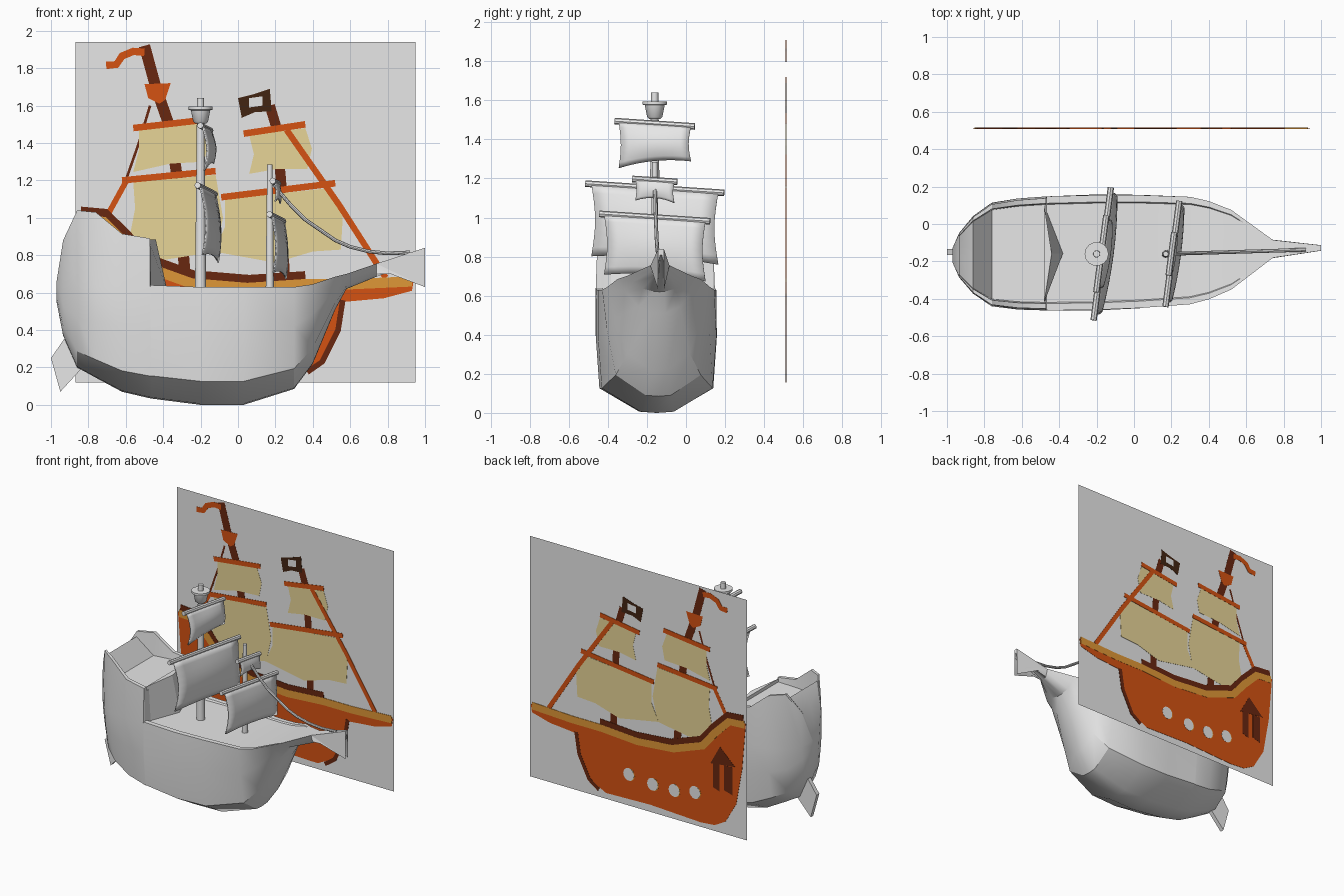
import bpy, bmesh, math
from mathutils import Vector


def mat(name, rgb):
    m = bpy.data.materials.new(name)
    m.diffuse_color = (*rgb, 1)
    return m


GREY = mat("pale_grey", (0.8, 0.8, 0.8))
ORANGE = mat("orange_wood", (0.66, 0.085, 0.006))
BROWN = mat("dark_brown", (0.14, 0.02, 0.005))
TAN = mat("sail_tan", (0.80, 0.66, 0.31))
GOLD = mat("gold_trim", (0.74, 0.31, 0.038))
BLACK = mat("flag_black", (0.055, 0.018, 0.006))


def make(name, verts, faces, material, smooth=None):
    me = bpy.data.meshes.new(name)
    me.from_pydata(verts, [], faces)
    bm = bmesh.new()
    bm.from_mesh(me)
    bmesh.ops.remove_doubles(bm, verts=bm.verts, dist=1e-5)
    bmesh.ops.recalc_face_normals(bm, faces=bm.faces)
    bm.to_mesh(me)
    bm.free()
    ob = bpy.data.objects.new(name, me)
    bpy.context.collection.objects.link(ob)
    me.materials.append(material)
    if smooth:
        bpy.ops.object.select_all(action='DESELECT')
        ob.select_set(True)
        bpy.context.view_layer.objects.active = ob
        bpy.ops.object.shade_smooth_by_angle(angle=math.radians(smooth))
    return ob


def loft(name, rings, material, smooth=None):
    n = len(rings[0])
    faces = [tuple(range(n)), tuple((len(rings) - 1) * n + i for i in range(n))]
    for r in range(len(rings) - 1):
        for i in range(n):
            j = (i + 1) % n
            faces.append((r * n + i, r * n + j, (r + 1) * n + j, (r + 1) * n + i))
    return make(name, [p for ring in rings for p in ring], faces, material, smooth)


def prism(name, pts, y, half, material):
    return loft(name, [[(x, y + s, z) for x, z in pts] for s in (-half, half)], material)


def tube(name, path, radii, sides=10):
    path = [Vector(p) for p in path]
    rings = []
    for i, p in enumerate(path):
        d = path[min(i + 1, len(path) - 1)] - path[max(i - 1, 0)]
        q = d.to_track_quat('Z', 'Y')
        rings.append([p + q @ Vector((radii[i] * math.cos(a), radii[i] * math.sin(a), 0))
                      for a in (2 * math.pi * k / sides for k in range(sides))])
    return loft(name, rings, GREY, 40)


# Hull: cross-sections (x, keel z, rail z, half width, bilge fullness, deck z)
sections = [
    (-0.97, 0.55, 0.66, 0.04, 0.8, 0.66), (-0.935, 0.37, 0.88, 0.12, 0.75, 0.88),
    (-0.86, 0.20, 1.04, 0.21, 0.75, 1.0), (-0.76, 0.145, 1.03, 0.28, 0.8, 0.86),
    (-0.62, 0.07, 0.915, 0.30, 0.87, 0.86), (-0.47, 0.035, 0.89, 0.308, 0.92, 0.86),
    (-0.465, 0.034, 0.64, 0.308, 0.92, 0.62), (-0.2, 0.0, 0.63, 0.31, 0.94, 0.62),
    (0.03, 0.0, 0.63, 0.305, 0.93, 0.62), (0.30, 0.085, 0.63, 0.29, 0.75, 0.62),
    (0.40, 0.22, 0.645, 0.265, 0.6, 0.635), (0.52, 0.51, 0.685, 0.215, 0.5, 0.68),
    (0.58, 0.62, 0.70, 0.17, 0.5, 0.70), (0.74, 0.685, 0.755, 0.05, 0.6, 0.755),
    (1.0, 0.81, 0.84, 0.015, 0.8, 0.84)]
rings = []
for x, zb, zt, w, b, deck in sections:
    c = -0.148 + 0.02 * x
    h = (0.63 if zt > 0.8 else zt) - zb
    half = [(0.3 * b * w, zb + 0.01 * h), (b * w, zb + 0.2 * h),
            (w * min(1, 0.53 + 0.5 * b), zb + 0.62 * h), (0.99 * w, zb + h),
            (0.96 * w, zt), (0.87 * w, zt), (0.85 * w, deck)]
    rings.append([(x, c, zb)] + [(x, c + y, z) for y, z in half]
                 + [(x, c, deck)] + [(x, c - y, z) for y, z in reversed(half)])
loft("hull", rings, GREY, 30)

# Angled cabin front below the raised stern deck
loft("cabin_front", [[(-0.48, 0.10, z), (tip, -0.157, z), (-0.48, -0.42, z)]
                     for z, tip in ((0.62, -0.38), (0.885, -0.44))], GREY)
prism("rudder", [(-0.91, 0.38), (-1.0, 0.25), (-0.95, 0.07), (-0.84, 0.19)], -0.15, 0.016, GREY)

# Masts, lookout basket and stay
MY = -0.16
tube("main_mast", [(-0.2, MY, z) for z in (0.6, 1.15, 1.55, 1.64)], [0.03, 0.024, 0.02, 0.018], 12)
tube("lookout_basket", [(-0.2, MY, z) for z in (1.505, 1.515, 1.575, 1.578, 1.595, 1.595, 1.54)],
     [0.03, 0.04, 0.052, 0.064, 0.064, 0.052, 0.035], 14)
tube("fore_mast", [(0.17, MY, z) for z in (0.6, 1.0, 1.285)], [0.022, 0.018, 0.014], 12)
stay = [(0.18, 1.2), (0.22, 1.14), (0.28, 1.07), (0.36, 0.99), (0.44, 0.935),
        (0.52, 0.88), (0.6, 0.845), (0.7, 0.82), (0.8, 0.81), (0.92, 0.815)]
tube("fore_stay", [(x, -0.16 + 0.03 * (x - 0.18), z) for x, z in stay], [0.01] * len(stay), 8)


# Yards and billowing sails, all braced round by the same angle
def sail(name, x0, z0, yard, wide, drop, bulge, turn=0.13, lift=0.0):
    tube(name + "_yard", [(x0 + turn * s * yard, MY + s * yard, z0 - 0.02 * s * yard / 0.3)
                          for s in (-1, 1)], [0.017, 0.017], 8)
    n, verts, faces = 8, [], []
    for j in range(n + 1):
        for i in range(n + 1):
            u, v = 2 * i / n - 1, j / n
            y = u * wide * (1 - 0.06 * math.sin(math.pi * v))
            x = x0 + 0.012 + turn * y + bulge * math.sin(math.pi * min(1, v * 0.85)) * (1 - 0.4 * u * u)
            z = z0 - v * drop + v * (lift * u + 0.02 * (1 - u * u)) - 0.02 * u * wide / 0.3
            verts.append((x, MY + y, z))
    for j in range(n):
        for i in range(n):
            a = j * (n + 1) + i
            faces.append((a, a + 1, a + n + 2, a + n + 1))
    ob = make(name, verts, faces, GREY, 60)
    mod = ob.modifiers.new("thickness", 'SOLIDIFY')
    mod.thickness = 0.008


sail("main_topsail", -0.175, 1.48, 0.205, 0.185, 0.21, 0.04, lift=0.03)
sail("main_course", -0.17, 1.15, 0.355, 0.325, 0.37, 0.05)
sail("fore_topsail", 0.20, 1.19, 0.115, 0.10, 0.11, 0.015)
sail("fore_course", 0.205, 1.0, 0.283, 0.26, 0.31, 0.035)

# Upright picture panel behind the ship
PY = 0.512
make("picture_panel", [(-0.87, PY, 0.12), (0.95, PY, 0.12), (0.95, PY, 1.94), (-0.87, PY, 1.94)],
     [(0, 1, 2, 3)], GREY)


# Thin plates show on both sides of the panel; higher layers cover lower ones
def plate(name, pts, material, layer):
    prism("picture_" + name, pts, PY, 0.0007 * layer, material)


def strip(name, pts, width, material, layer):
    left, right = [], []
    for i, p in enumerate(pts):
        a, b = Vector(pts[max(i - 1, 0)]), Vector(pts[min(i + 1, len(pts) - 1)])
        d = (b - a).normalized() * width / 2
        left.append((p[0] - d.y, p[1] + d.x))
        right.append((p[0] + d.y, p[1] - d.x))
    plate(name, left + right[::-1], material, layer)


# Painted masts and rigging
strip("main_mast", [(-0.5, 1.92), (-0.44, 1.7), (-0.37, 1.5), (-0.33, 1.25), (-0.28, 0.66)], 0.06, BROWN, 1)
strip("fore_mast", [(0.17, 1.6), (0.2, 1.5), (0.23, 1.2), (0.25, 0.66)], 0.055, BROWN, 1)
strip("aft_line", [(-0.47, 1.6), (-0.53, 1.4), (-0.6, 1.2)], 0.014, BROWN, 1)
strip("aft_stay", [(-0.59, 1.21), (-0.70, 1.01)], 0.03, ORANGE, 1)
strip("fore_stay", [(0.26, 1.47), (0.54, 1.07), (0.79, 0.68)], 0.033, ORANGE, 4)
plate("lookout", [(-0.5, 1.715), (-0.36, 1.72), (-0.39, 1.63), (-0.42, 1.61), (-0.48, 1.64)], ORANGE, 2)
strip("pennant", [(-0.5, 1.885), (-0.56, 1.89), (-0.62, 1.865), (-0.65, 1.82), (-0.705, 1.815)], 0.04, ORANGE, 2)
plate("flag", [(0.0, 1.64), (0.08, 1.66), (0.17, 1.69), (0.18, 1.57), (0.09, 1.565), (0.02, 1.535)], BLACK, 2)
plate("flag_patch", [(0.06, 1.64), (0.13, 1.65), (0.13, 1.6), (0.06, 1.59)], GREY, 3)

# Painted sails and yards
plate("main_topsail", [(-0.53, 1.47), (-0.2, 1.51), (-0.16, 1.4), (-0.18, 1.30), (-0.36, 1.29),
                       (-0.56, 1.245), (-0.53, 1.36)], TAN, 2)
plate("main_course", [(-0.56, 1.19), (-0.12, 1.23), (-0.08, 1.0), (-0.12, 0.82), (-0.3, 0.79),
                      (-0.53, 0.755), (-0.575, 0.92), (-0.55, 1.05)], TAN, 2)
plate("fore_topsail", [(0.06, 1.44), (0.36, 1.48), (0.395, 1.37), (0.37, 1.26), (0.2, 1.26),
                       (0.06, 1.235), (0.085, 1.34)], TAN, 2)
plate("fore_course", [(-0.07, 1.1), (0.5, 1.16), (0.56, 1.0), (0.55, 0.83), (0.4, 0.82),
                      (0.2, 0.76), (-0.13, 0.82), (-0.07, 0.95)], TAN, 3)
for i, (a, b) in enumerate([((-0.56, 1.48), (-0.17, 1.525)), ((-0.62, 1.2), (-0.12, 1.25)),
                            ((0.03, 1.45), (0.36, 1.5)), ((-0.09, 1.11), (0.52, 1.185))]):
    strip("yard_%d" % i, [a, b], 0.035, ORANGE, 4)

# Painted hull, rails, cabin window and portholes
plate("hull", [(-0.86, 1.0), (-0.83, 0.65), (-0.78, 0.37), (-0.69, 0.215), (-0.6, 0.165), (-0.48, 0.155),
               (-0.06, 0.175), (0.31, 0.165), (0.44, 0.23), (0.53, 0.4), (0.56, 0.55), (0.78, 0.57),
               (0.93, 0.61), (0.94, 0.67), (0.35, 0.66), (0.05, 0.63), (-0.25, 0.66), (-0.5, 0.75),
               (-0.6, 0.88), (-0.72, 1.0)], ORANGE, 3)
strip("bow_edge", [(0.56, 0.56), (0.535, 0.4), (0.45, 0.23), (0.37, 0.175)], 0.03, BROWN, 4)
rail = [(-0.85, 0.99), (-0.72, 0.98), (-0.6, 0.86), (-0.5, 0.74), (-0.25, 0.65), (0.05, 0.625), (0.35, 0.645)]
strip("inner_rail", [(x + 0.01, z + 0.045) for x, z in rail], 0.05, BROWN, 4)
strip("gold_rail", rail + [(0.6, 0.645), (0.93, 0.66)], 0.055, GOLD, 5)
plate("window_roof", [(-0.565, 0.625), (-0.645, 0.77), (-0.77, 0.65)], BROWN, 5)
for i, (a, b) in enumerate([(-0.64, -0.585), (-0.75, -0.68)]):
    plate("window_%d" % i, [(a, 0.43), (b, 0.45), (b, 0.64), (a, 0.64)], BROWN, 4)
for i, (x, z) in enumerate([(0.12, 0.357), (-0.08, 0.335), (-0.26, 0.337), (-0.434, 0.368)]):
    ring = [(math.cos(k * math.pi / 8), math.sin(k * math.pi / 8)) for k in range(16)]
    plate("porthole_rim_%d" % i, [(x - 0.006 + 0.045 * c, z + 0.048 * s) for c, s in ring], GOLD, 4)
    plate("porthole_%d" % i, [(x + 0.045 * c, z + 0.048 * s) for c, s in ring], GREY, 5)
